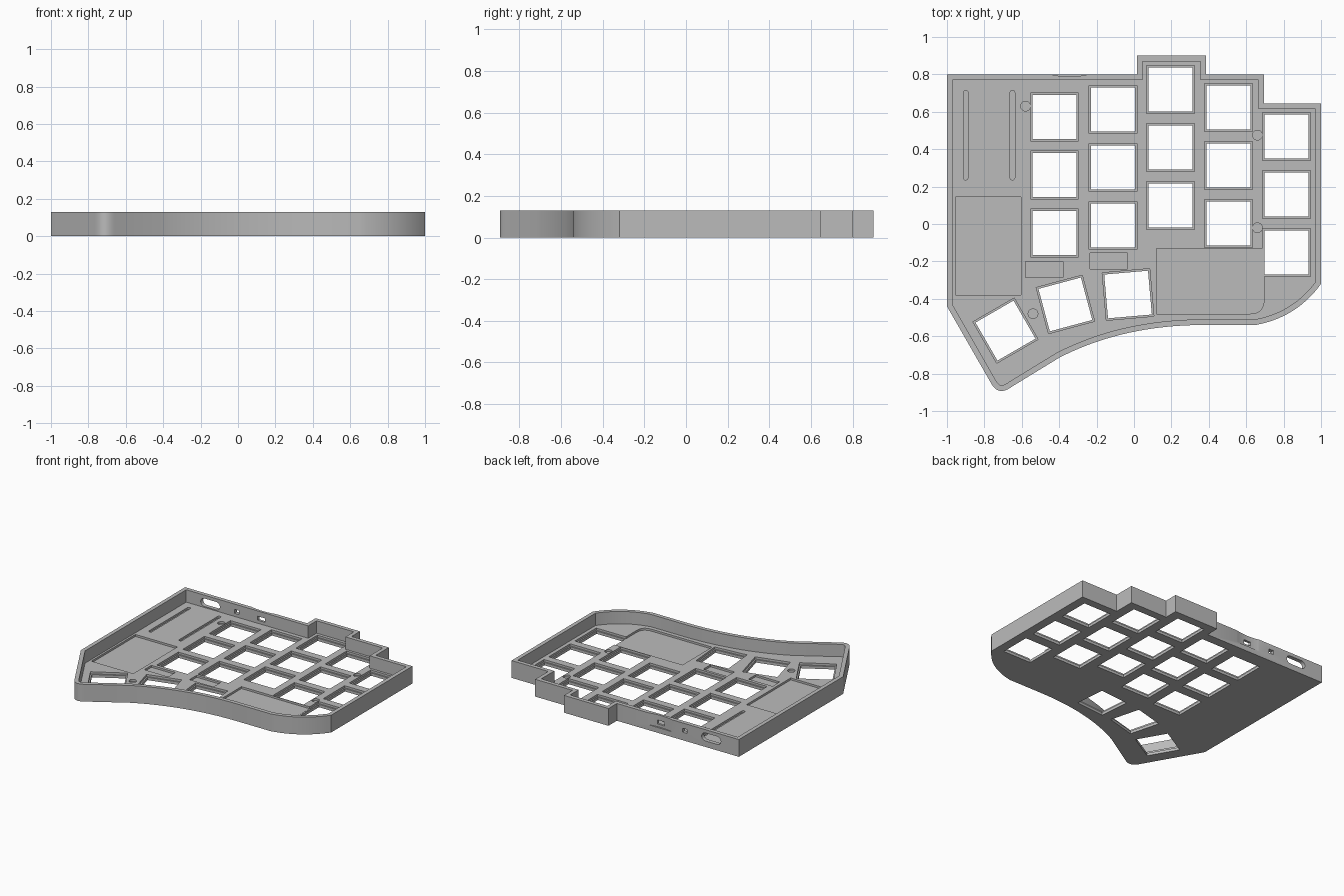
import bpy, bmesh, math
from mathutils import Vector, Matrix

old = bpy.data.objects.get("Cube")
if old:
    bpy.data.objects.remove(old, do_unlink=True)

HEIGHT, FLOOR, LEDGE, WALL = 0.13, 0.037, 0.022, 0.03
ABOVE = 0.2


def bezier(a, b, c, n=14):
    a, b, c = Vector(a), Vector(b), Vector(c)
    return [a * (1 - t) ** 2 + b * 2 * t * (1 - t) + c * t * t
            for t in (i / n for i in range(n + 1))]


def rect(cx, cy, w, h, angle=0):
    turn = Matrix.Rotation(math.radians(angle), 2)
    return [Vector((cx, cy)) + turn @ Vector((sx * w / 2, sy * h / 2))
            for sx, sy in ((-1, -1), (1, -1), (1, 1), (-1, 1))]


def stadium(cx, cy, w, h, n=10):
    """Rounded slot, long in x or y."""
    r = min(w, h) / 2
    pts = []
    for i in range(2 * n + 2):
        a = math.pi * (i - (i > n)) / n
        if w >= h:
            a -= math.pi / 2
            off = Vector((w / 2 - r, 0)) * (1 if i <= n else -1)
        else:
            off = Vector((0, h / 2 - r)) * (1 if i <= n else -1)
        pts.append(Vector((cx, cy)) + off + r * Vector((math.cos(a), math.sin(a))))
    return pts


def circle(cx, cy, r, n=24):
    return [Vector((cx + r * math.cos(math.tau * i / n),
                    cy + r * math.sin(math.tau * i / n))) for i in range(n)]


def inset(pts, d):
    """Mitred inward offset of a counter-clockwise outline."""
    out = []
    for i, p in enumerate(pts):
        e1 = (p - pts[i - 1]).normalized()
        e2 = (pts[(i + 1) % len(pts)] - p).normalized()
        n1, n2 = Vector((-e1.y, e1.x)), Vector((-e2.y, e2.x))
        out.append(p + (n1 + n2) * d / (1 + n1.dot(n2)))
    return out


def prisms(name, items, upright=False):
    """One object from a list of (outline, low, high)."""
    bm = bmesh.new()
    for pts, lo, hi in items:
        def place(p, h):
            return bm.verts.new((p.x, h, p.y) if upright else (p.x, p.y, h))
        low = [place(p, lo) for p in pts]
        top = [place(p, hi) for p in pts]
        bm.faces.new(low[::-1])
        bm.faces.new(top)
        for i in range(len(pts)):
            j = (i + 1) % len(pts)
            bm.faces.new((low[i], low[j], top[j], top[i]))
    bmesh.ops.recalc_face_normals(bm, faces=bm.faces)
    mesh = bpy.data.meshes.new(name)
    bm.to_mesh(mesh)
    bm.free()
    obj = bpy.data.objects.new(name, mesh)
    bpy.context.collection.objects.link(obj)
    return obj


# Outer outline, counter-clockwise from the rear left corner
outline = [Vector(p) for p in ((-1, 0.8), (-1, -0.44))]
outline += bezier((-0.765, -0.85), (-0.725, -0.925), (-0.65, -0.868), 10)
outline += bezier((-0.4, -0.715), (-0.05, -0.535), (0.4, -0.54), 20)
outline += bezier((0.65, -0.54), (0.87, -0.5), (1, -0.32))
outline += [Vector(p) for p in ((1, 0.645), (0.695, 0.645), (0.695, 0.8), (0.385, 0.8),
                                (0.385, 0.9), (0.015, 0.9), (0.015, 0.8))]
case = prisms("keyboard_case", [(outline, 0, HEIGHT)])

# Key positions: five staggered columns of three, then the thumb keys
keys = [(x, y - 0.31 * row, 0)
        for x, y in ((-0.425, 0.572), (-0.112, 0.612), (0.195, 0.719),
                     (0.505, 0.623), (0.815, 0.468))
        for row in range(3)]
keys += [(-0.687, -0.57, 30), (-0.367, -0.43, 15), (-0.032, -0.377, 5)]

# Shallow pockets in the floor
right_pocket = [Vector((0.12, -0.13)), Vector((0.12, -0.48))]
right_pocket += bezier((0.62, -0.48), (0.695, -0.48), (0.695, -0.405), 8)
right_pocket.append(Vector((0.695, -0.13)))
pockets = [right_pocket,
           rect(-0.78, -0.118, 0.35, 0.525),
           rect(-0.48, -0.243, 0.2, 0.085),
           rect(-0.135, -0.198, 0.2, 0.085),
           stadium(-0.9, 0.475, 0.025, 0.48),
           stadium(-0.65, 0.475, 0.025, 0.48)]
pockets += [circle(x, y, 0.026) for x, y in
            ((-0.58, 0.63), (0.66, 0.475), (0.66, -0.02), (-0.54, -0.48))]

# Rear wall openings and the finger scoop around the switch
ports = [stadium(-0.77, 0.075, 0.16, 0.06),
         rect(-0.55, 0.075, 0.04, 0.03),
         rect(-0.345, 0.075, 0.06, 0.03)]
scoop = bezier((-0.45, 0.801), (-0.345, 0.775), (-0.24, 0.801))
scoop += [Vector((-0.24, 0.85)), Vector((-0.45, 0.85))]

cutters = [
    prisms("tray_cutter", [(inset(outline, WALL), FLOOR, ABOVE)]),
    prisms("pocket_cutter", [(p, LEDGE, FLOOR + 0.01) for p in pockets]),
    prisms("ledge_cutter", [(rect(x, y, 0.255, 0.255, a), LEDGE - 0.001, FLOOR + 0.012)
                            for x, y, a in keys]),
    prisms("hole_cutter", [(rect(x, y, 0.235, 0.235, a), -0.1, FLOOR + 0.02)
                           for x, y, a in keys]),
    prisms("scoop_cutter", [(scoop, 0.04, ABOVE)]),
    prisms("port_cutter", [(p, 0.74, 0.86) for p in ports], upright=True),
]
bpy.context.view_layer.objects.active = case
for cutter in cutters:
    cutter.hide_render = True
    mod = case.modifiers.new(cutter.name, "BOOLEAN")
    mod.operation, mod.solver, mod.object = "DIFFERENCE", "EXACT", cutter
    bpy.ops.object.modifier_apply(modifier=mod.name)
    bpy.data.objects.remove(cutter, do_unlink=True)

# Plain grey plastic
grey = bpy.data.materials.new("grey_plastic")
grey.use_nodes = True
colour = (0.5, 0.5, 0.5, 1)
grey.diffuse_color = colour
grey.node_tree.nodes["Principled BSDF"].inputs["Base Color"].default_value = colour
case.data.materials.clear()
case.data.materials.append(grey)

bpy.ops.object.select_all(action="DESELECT")
case.select_set(True)
bpy.ops.object.shade_smooth_by_angle(angle=math.radians(25))
